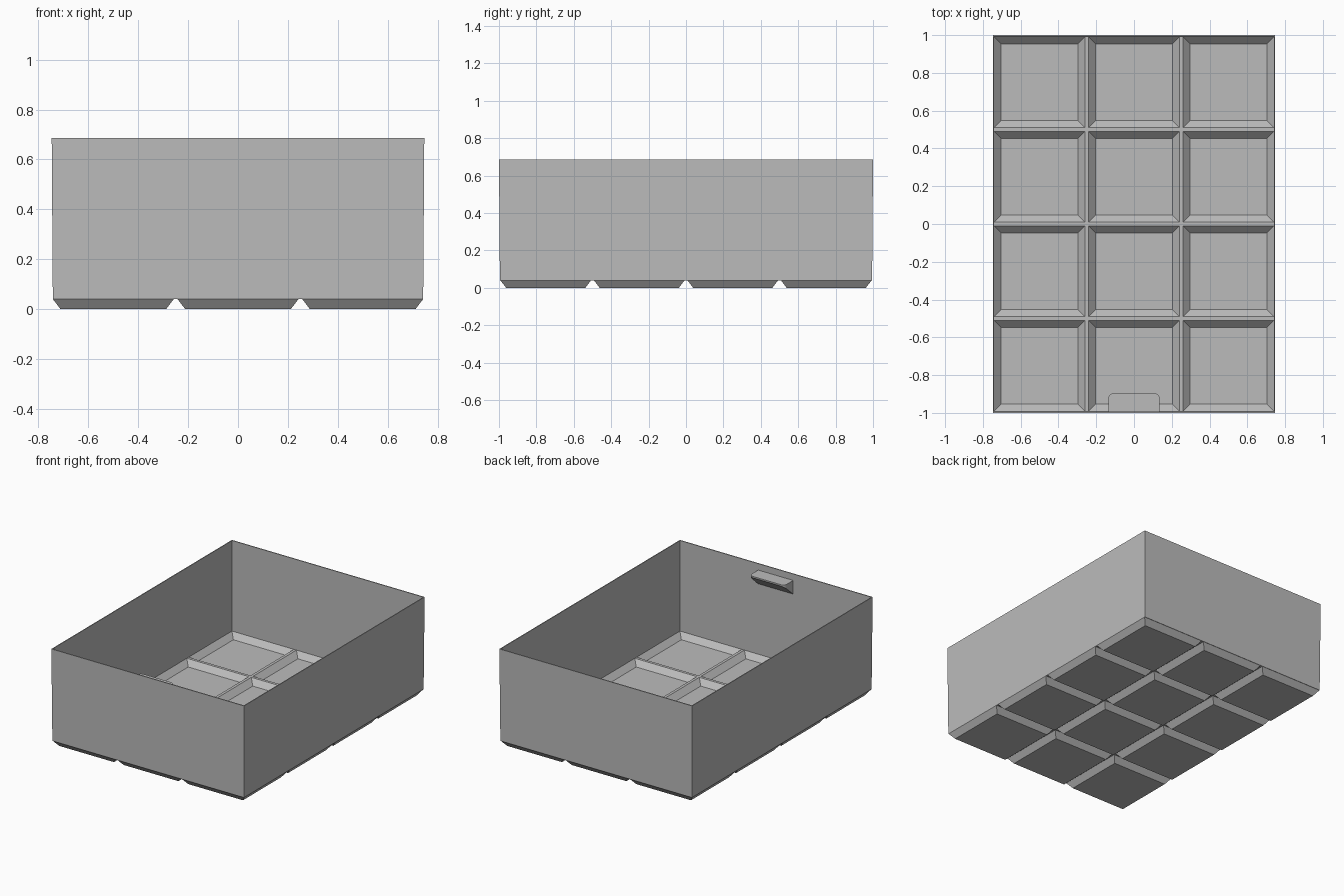
import bpy
import bmesh
import math

cube = bpy.data.objects.get("Cube")
if cube:
    bpy.data.objects.remove(cube, do_unlink=True)

# Single plain grey material
grey = bpy.data.materials.new("plain_grey")
grey.use_nodes = True
colour = (0.5, 0.5, 0.5, 1)
grey.diffuse_color = colour
grey.node_tree.nodes["Principled BSDF"].inputs["Base Color"].default_value = colour

HEIGHT = 0.685
FOOT_TOP, POCKET_TOP, FLOOR = 0.04, 0.052, 0.015
OUTER, INNER = (0.7425, 0.995), (0.74, 0.99)


def finish(bm, name):
    bmesh.ops.remove_doubles(bm, verts=bm.verts, dist=1e-5)
    bmesh.ops.dissolve_degenerate(bm, edges=bm.edges, dist=1e-5)
    mesh = bpy.data.meshes.new(name)
    bm.to_mesh(mesh)
    bm.free()
    mesh.materials.append(grey)
    obj = bpy.data.objects.new(name, mesh)
    bpy.context.collection.objects.link(obj)
    return obj


def ring(bm, hx, hy, z, cx=0, cy=0, limit=(9, 9)):
    """Rectangle of vertices, kept within the tray limits."""
    corners = ((-1, -1), (1, -1), (1, 1), (-1, 1))
    clamp = lambda v, m: max(-m, min(m, v))
    return [bm.verts.new((clamp(cx + sx * hx, limit[0]),
                          clamp(cy + sy * hy, limit[1]), z)) for sx, sy in corners]


def loft(bm, rings):
    for a, b in zip(rings, rings[1:]):
        n = len(a)
        for i in range(n):
            j = (i + 1) % n
            bm.faces.new((a[i], a[j], b[j], b[i]))


# Thin, slightly drafted walls with a flat rim
bm = bmesh.new()
loft(bm, [ring(bm, *OUTER, FOOT_TOP),
          ring(bm, 0.747, 1.0, HEIGHT),
          ring(bm, 0.741, 0.993, HEIGHT),
          ring(bm, *INNER, POCKET_TOP)])
finish(bm, "tray_walls")

# Base: a tapered foot below and a matching pocket above in every cell
feet, pockets = bmesh.new(), bmesh.new()
for col in range(3):
    for row in range(4):
        c = ((col - 1) * 0.5, (row - 1.5) * 0.5)
        bottom = ring(feet, 0.212, 0.212, 0, *c)
        feet.faces.new(bottom[::-1])
        loft(feet, [bottom,
                    ring(feet, 0.2425, 0.2425, FOOT_TOP, *c),
                    ring(feet, 0.25, 0.25, FOOT_TOP, *c, OUTER)])
        floor = ring(pockets, 0.203, 0.203, FLOOR, *c)
        loft(pockets, [ring(pockets, 0.25, 0.25, POCKET_TOP, *c, INNER),
                       ring(pockets, 0.24, 0.24, POCKET_TOP, *c),
                       floor])
        pockets.faces.new(floor)
finish(feet, "base_feet")
finish(pockets, "floor_pockets")

# Label tab: rounded flat top, sloping underside back to the front wall
WALL_Y, TIP_Y, HALF, RADIUS, TAB_TOP = -0.993, -0.895, 0.136, 0.03, 0.64
outline = [(-HALF, WALL_Y), (HALF, WALL_Y)]
for side, start in ((1, 0), (-1, 90)):
    for k in range(7):
        a = math.radians(start + k * 15)
        outline.append((side * (HALF - RADIUS) + RADIUS * math.cos(a),
                        TIP_Y - RADIUS + RADIUS * math.sin(a)))
bm = bmesh.new()
top = [bm.verts.new((x, y, TAB_TOP)) for x, y in outline]
under = [bm.verts.new((x, y, TAB_TOP - 0.01 - (TIP_Y - y) * 0.88)) for x, y in outline]
loft(bm, [under, top])
bm.faces.new(top)
bm.faces.new(under[::-1])
finish(bm, "label_tab")
